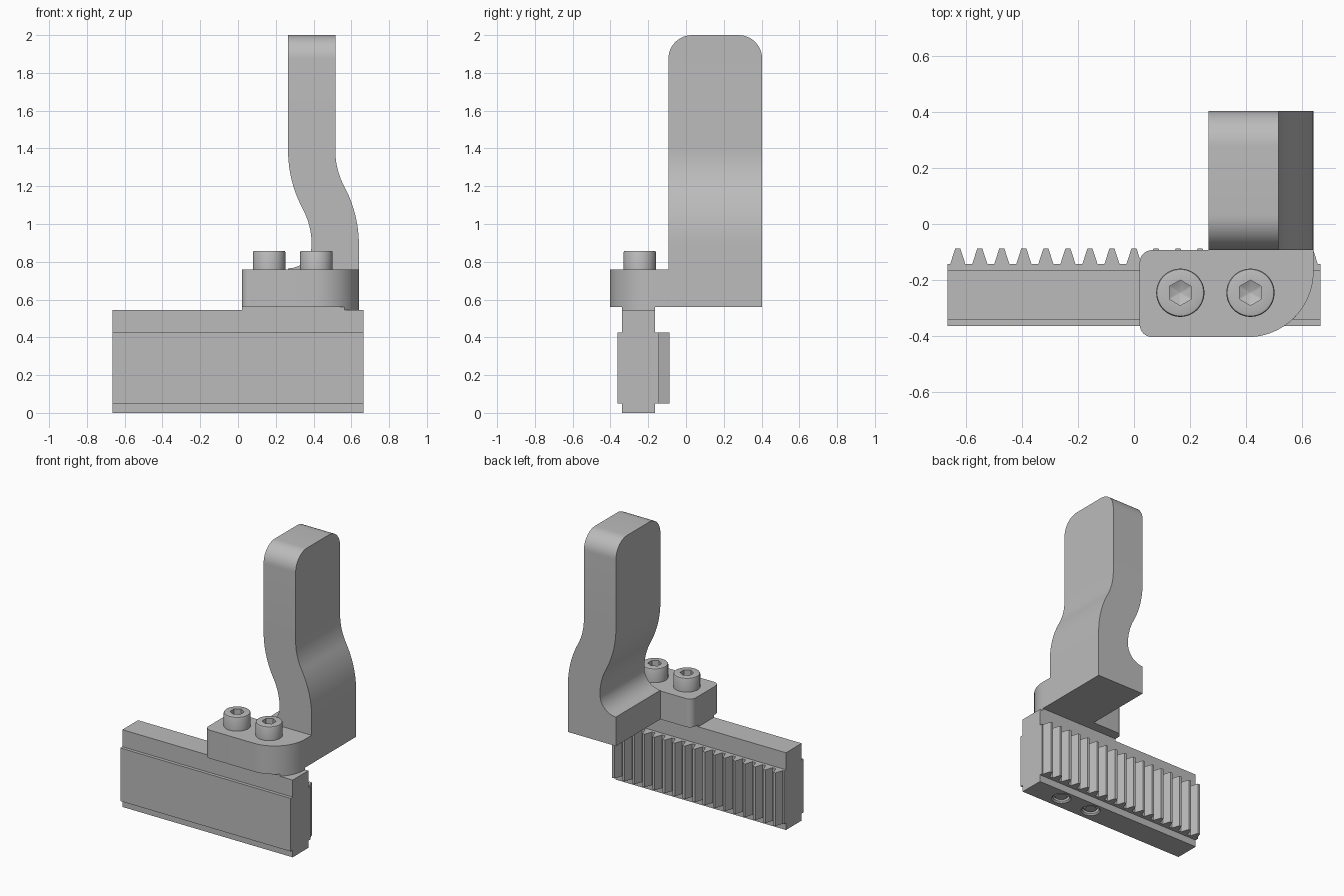
import bpy, bmesh
from math import sin, cos, pi, radians, atan, asin
from mathutils import Vector

if "Cube" in bpy.data.objects:
    bpy.data.objects.remove(bpy.data.objects["Cube"], do_unlink=True)

GREY = 0.5
steel = bpy.data.materials.new("steel_grey")
steel.use_nodes = True
steel.diffuse_color = (GREY, GREY, GREY, 1)
steel.node_tree.nodes["Principled BSDF"].inputs["Base Color"].default_value = (GREY, GREY, GREY, 1)


def finish(bm, name):
    """Turn a bmesh into a shaded, coloured object."""
    bmesh.ops.recalc_face_normals(bm, faces=bm.faces)
    mesh = bpy.data.meshes.new(name)
    bm.to_mesh(mesh)
    bm.free()
    mesh.materials.append(steel)
    ob = bpy.data.objects.new(name, mesh)
    bpy.context.collection.objects.link(ob)
    bpy.ops.object.select_all(action="DESELECT")
    ob.select_set(True)
    bpy.context.view_layer.objects.active = ob
    bpy.ops.object.shade_smooth_by_angle(angle=radians(30))
    return ob


def extrude(points, depth):
    """Extrude a closed outline along a depth vector."""
    bm = bmesh.new()
    face = bm.faces.new([bm.verts.new(p) for p in points])
    new = bmesh.ops.extrude_face_region(bm, geom=[face])["geom"]
    verts = [v for v in new if isinstance(v, bmesh.types.BMVert)]
    bmesh.ops.translate(bm, verts=verts, vec=Vector(depth))
    return bm


def prism(name, outline, z0, z1):
    return finish(extrude([(x, y, z0) for x, y in outline], (0, 0, z1 - z0)), name)


def box(name, x0, x1, y0, y1, z0, z1):
    return prism(name, [(x0, y0), (x1, y0), (x1, y1), (x0, y1)], z0, z1)


def arc(cx, cy, r, a0, a1, n=12):
    """Points on an arc, angles in degrees."""
    angles = [radians(a0 + (a1 - a0) * i / n) for i in range(n + 1)]
    return [(cx + r * cos(a), cy + r * sin(a)) for a in angles]


def lathe(name, rings, cx, cy, n=48):
    """Join rings of (radius, height, is_hex) around a vertical axis."""
    bm = bmesh.new()
    loops = []
    for r, z, is_hex in rings:
        loop = []
        for i in range(n):
            a = 2 * pi * i / n
            k = cos(pi / 6) / cos((a - pi / 6) % (pi / 3) - pi / 6) if is_hex else 1
            loop.append(bm.verts.new((cx + r * k * cos(a), cy + r * k * sin(a), z)))
        loops.append(loop)
    for lo, hi in zip(loops, loops[1:]):
        for i in range(n):
            j = (i + 1) % n
            bm.faces.new((lo[i], lo[j], hi[j], hi[i]))
    bm.faces.new(loops[0])
    bm.faces.new(loops[-1])
    return finish(bm, name)


# Rack: core bar and wider toothed middle
END = 0.665
BACK, FRONT = -0.165, -0.34
core = box("rack_core", -END, END, FRONT, BACK, 0, 0.545)
ROOT, TIP, PITCH = -0.143, -0.087, 0.0785
outline = [(END, -0.363), (-END, -0.363), (-END, ROOT)]
for i in range(17):
    x = (i - 8) * PITCH
    outline += [(x - 0.027, ROOT), (x - 0.009, TIP), (x + 0.009, TIP), (x + 0.027, ROOT)]
outline.append((END, ROOT))
prism("rack_teeth", outline, 0.05, 0.425)

# Clamp plate with one large rounded corner, and the key below it
LEFT, RIGHT, REAR, NOSE = 0.02, 0.64, -0.093, -0.403
big = 0.235
cx, cy = RIGHT - big, NOSE + big
r = 0.045
plate = arc(LEFT + r, REAR - r, r, 90, 180, 8) + arc(LEFT + r, NOSE + r, r, 180, 270, 8)
plate += arc(cx, cy, big, -90, 0, 24) + [(RIGHT, REAR)]
prism("clamp_plate", plate, 0.56, 0.76)
start = asin((FRONT - cy) / big) * 180 / pi
prism("plate_key", [(LEFT, BACK), (LEFT, FRONT)] + arc(cx, cy, big, start, 0) + [(RIGHT, BACK)],
      0.545, 0.56)

# Cranked handle: S-bend side profile with a fillet at the foot
X0, X1, T, SHIFT = 0.265, 0.39, 0.25, 0.125
Z0, Z1 = 0.89, 1.39
bend = 2 * atan(SHIFT / (Z1 - Z0))
total = (Z1 - Z0) / sin(bend)
R, r = (total + T) / 2, (total - T) / 2
deg = bend * 180 / pi
upper, lower = X0 + R, X1 - r
side = [(X0, 0.56)] + arc(X0, Z0, SHIFT, -90, 0)
side += arc(lower, Z0, r, 0, deg)[1:] + arc(upper, Z1, R, 180 + deg, 180)[1:]
side += [(X0, 2), (X0 + T, 2)]
side += arc(upper, Z1, r, 180, 180 + deg) + arc(lower, Z0, R, deg, 0)[1:]
side += [(RIGHT, 0.56)]
bm = extrude([(x, REAR, z) for x, z in side], (0, 0.403 - REAR, 0))
tops = [e for e in bm.edges
        if all(v.co.z > 1.99 for v in e.verts) and abs(e.verts[0].co.y - e.verts[1].co.y) < 0.01]
bmesh.ops.bevel(bm, geom=tops, offset=0.125, segments=12, profile=0.5, affect="EDGES")
finish(bm, "cranked_handle")

# Socket-head screws, with their tips showing in holes under the rack
SY = -0.245
for side_name, x in (("right", 0.165), ("left", 0.415)):
    lathe("screw_head_" + side_name,
          [(0.086, 0.755, False), (0.086, 0.85, False), (0.083, 0.856, False),
           (0.077, 0.858, False), (0.045, 0.858, True), (0.045, 0.81, True),
           (0.002, 0.79, True)], x, SY)
    lathe("screw_tip_" + side_name,
          [(0.038, 0.012, False), (0.046, 0.02, False), (0.046, 0.06, False)], x, SY)
    cutter = lathe("hole_cutter_" + side_name,
                   [(0.064, -0.01, False), (0.064, 0.0, False), (0.055, 0.01, False),
                    (0.055, 0.045, False)], x, SY)
    cutter.hide_render = True
    cutter.hide_set(True)
    cut = core.modifiers.new("hole_" + side_name, "BOOLEAN")
    cut.operation = "DIFFERENCE"
    cut.solver = "EXACT"
    cut.object = cutter
